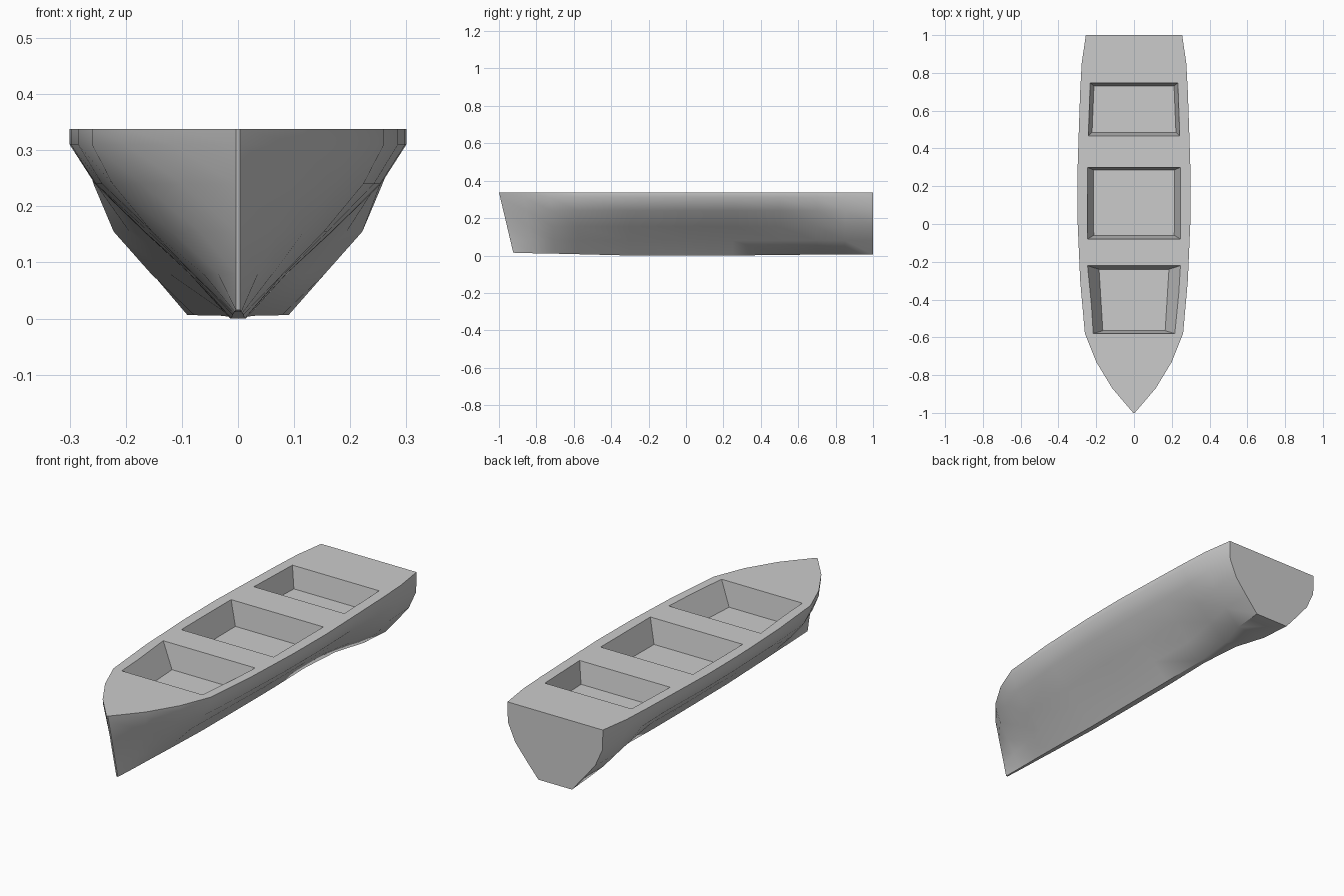
import bpy, bmesh

if "Cube" in bpy.data.objects:
    bpy.data.objects.remove(bpy.data.objects["Cube"])

DECK = 0.338
LEVELS = [DECK, 0.31, 0.24, 0.155, 0.08]          # heights of the hull section
VEE = [1, 1, 0.85, 0.56, 0.29]                    # V-shaped section, share of deck width
BOW = [1, 1, 0.86, 0.59, 0.31]
RUN = [1, 1, 0.89, 0.68, 0.43]                    # stern fills out towards the transom
FULL = [1, 1, 0.93, 0.80, 0.56]
TRANSOM = [1, 1, 0.99, 0.84, 0.60]

# y, deck half width, keel half width, keel height, section shape
STATIONS = [
    (-1.00, 0.004, 0.004, 0.015, [1] * 5),
    (-0.87, 0.115, 0.006, 0.012, BOW),
    (-0.73, 0.200, 0.008, 0.010, BOW),
    (-0.58, 0.260, 0.010, 0.007, BOW),
    (-0.30, 0.285, 0.012, 0.000, VEE),
    (0.00, 0.298, 0.014, 0.000, VEE),
    (0.25, 0.300, 0.014, 0.000, VEE),
    (0.50, 0.292, 0.012, 0.003, VEE),
    (0.70, 0.285, 0.030, 0.005, RUN),
    (0.85, 0.277, 0.078, 0.006, FULL),
    (1.00, 0.255, 0.090, 0.006, TRANSOM),
]


def loft(name, rings):
    """Closed solid through a list of equal-sized point rings."""
    bm = bmesh.new()
    rows = [[bm.verts.new(p) for p in ring] for ring in rings]
    n = len(rows[0])
    for a, b in zip(rows, rows[1:]):
        for i in range(n):
            j = (i + 1) % n
            bm.faces.new((a[i], a[j], b[j], b[i]))
    bm.faces.new(rows[0])
    bm.faces.new(rows[-1])
    bmesh.ops.recalc_face_normals(bm, faces=bm.faces)
    mesh = bpy.data.meshes.new(name)
    bm.to_mesh(mesh)
    bm.free()
    obj = bpy.data.objects.new(name, mesh)
    bpy.context.collection.objects.link(obj)
    return obj


def section(y, half, keel, keel_z, shape):
    side = [(half * s, z) for s, z in zip(shape, LEVELS)] + [(keel, keel_z)]
    # the stem rakes aft towards the keel, fading out behind the bow
    rake = 0.08 * max(0, (-y - 0.58) / 0.42)
    ring = side + [(-x, z) for x, z in reversed(side)]
    return [(x, y + rake * (DECK - z) / DECK, z) for x, z in ring]


# Hull: lofted from bow to transom
hull = loft("hull", [section(*s) for s in STATIONS])


def pocket(name, rim, floor, floor_z):
    """Tapered cockpit cutter; rim and floor are (y0, half0, y1, half1)."""
    def quad(q, z):
        y0, a, y1, b = q
        return [(-a, y0, z), (a, y0, z), (b, y1, z), (-b, y1, z)]
    # carry the wall slope above the deck so the rim keeps its size
    k = 0.1 / (DECK - floor_z)
    over = [r + (r - f) * k for r, f in zip(rim, floor)]
    cutter = loft(name, [quad(floor, floor_z), quad(over, DECK + 0.1)])
    cutter.hide_render = True
    return cutter


# Three open cockpits between the seats
cutters = [
    pocket("bow_cockpit", (-0.58, 0.216, -0.22, 0.246), (-0.565, 0.165, -0.24, 0.185), 0.222),
    pocket("middle_cockpit", (-0.08, 0.247, 0.30, 0.247), (-0.06, 0.213, 0.287, 0.215), 0.222),
    pocket("stern_cockpit", (0.467, 0.242, 0.747, 0.232), (0.485, 0.222, 0.73, 0.212), 0.235),
]
bpy.context.view_layer.objects.active = hull
hull.select_set(True)
for c in cutters:
    mod = hull.modifiers.new(c.name, "BOOLEAN")
    mod.operation = "DIFFERENCE"
    mod.solver = "EXACT"
    mod.object = c
    bpy.ops.object.modifier_apply(modifier=mod.name)
    bpy.data.objects.remove(c, do_unlink=True)

# Smooth sides, crisp deck, transom and stem
bpy.ops.object.select_all(action="DESELECT")
hull.select_set(True)
bpy.ops.object.shade_smooth_by_angle(angle=0.75)
